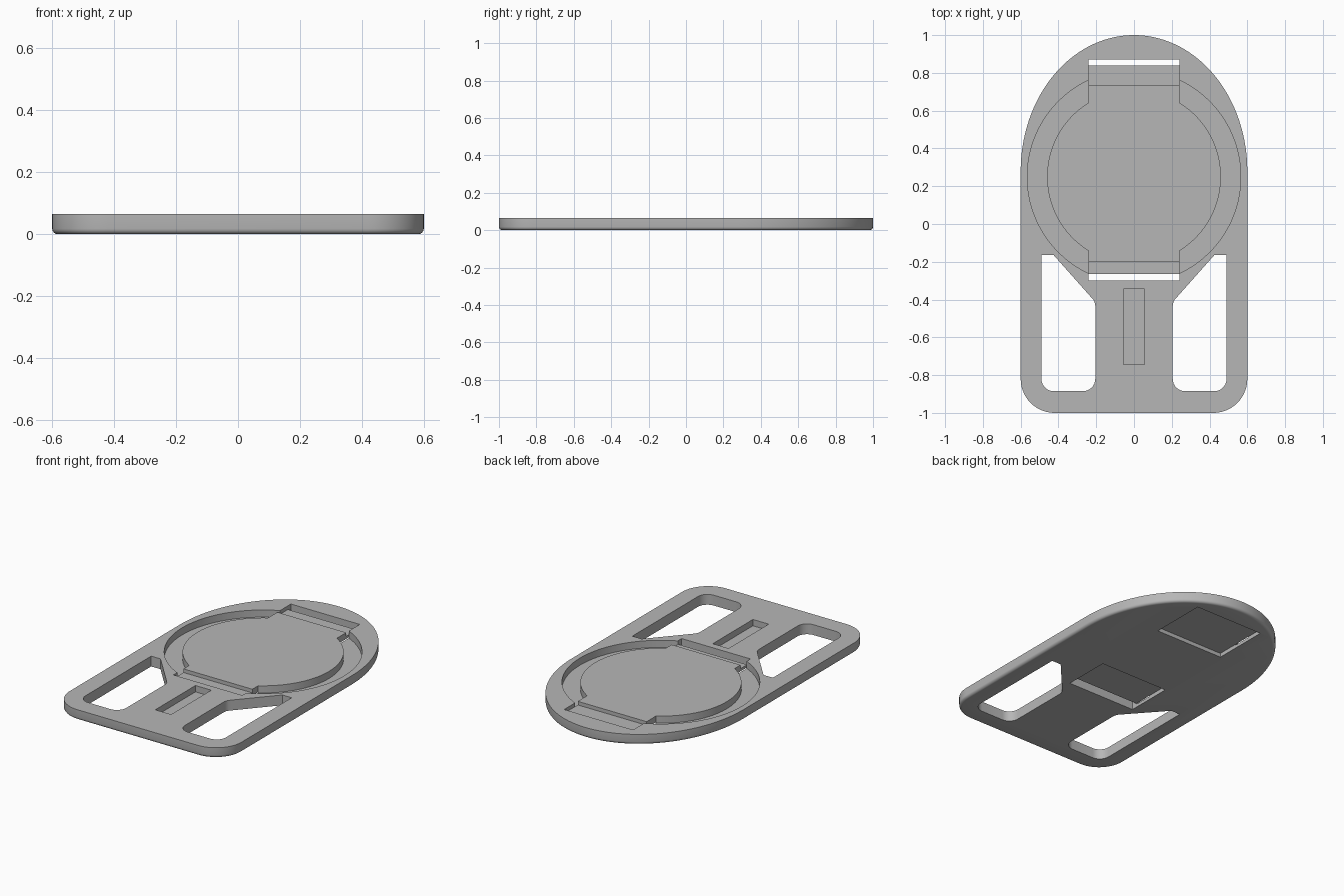
import bpy, bmesh, math
from mathutils import Matrix

if "Cube" in bpy.data.objects:
    bpy.data.objects.remove(bpy.data.objects["Cube"], do_unlink=True)

THICK = 0.065
CENTRE_Y = 0.25
SLOT_X = 0.24
TOP, UNDER = 0.2, -0.1

grey = bpy.data.materials.new("light_grey")
grey.use_nodes = True
colour = (0.47, 0.47, 0.47, 1)
grey.diffuse_color = colour
grey.node_tree.nodes["Principled BSDF"].inputs["Base Color"].default_value = colour


def arc(cx, cy, rx, ry, start, end, steps):
    """Points on an elliptical arc, angles in degrees."""
    angles = [math.radians(start + (end - start) * i / steps) for i in range(steps + 1)]
    return [(cx + rx * math.cos(a), cy + ry * math.sin(a)) for a in angles]


def prism(name, points, low, high, along_x=False, round_bottom=0):
    """Extrude an outline along z, or a y-z outline along x."""
    bm = bmesh.new()
    if along_x:
        verts = [bm.verts.new((low, a, b)) for a, b in points]
    else:
        verts = [bm.verts.new((a, b, low)) for a, b in points]
    base = bm.faces.new(verts)
    out = bmesh.ops.extrude_face_region(bm, geom=[base], use_keep_orig=True)
    moved = [v for v in out["geom"] if isinstance(v, bmesh.types.BMVert)]
    shift = (high - low, 0, 0) if along_x else (0, 0, high - low)
    bmesh.ops.translate(bm, verts=moved, vec=shift)
    bmesh.ops.recalc_face_normals(bm, faces=bm.faces[:])
    if round_bottom:
        rim = [e for e in bm.edges if all(abs(v.co.z - low) < 1e-5 for v in e.verts)]
        bmesh.ops.bevel(bm, geom=rim, offset=round_bottom, segments=4,
                        profile=0.5, affect='EDGES')
    mesh = bpy.data.meshes.new(name)
    bm.to_mesh(mesh)
    bm.free()
    obj = bpy.data.objects.new(name, mesh)
    bpy.context.collection.objects.link(obj)
    mesh.materials.append(grey)
    return obj


def mirrored(obj):
    """Copy of a part flipped across x = 0."""
    copy = obj.copy()
    copy.data = obj.data.copy()
    bpy.context.collection.objects.link(copy)
    copy.data.transform(Matrix.Scale(-1, 4, (1, 0, 0)))
    copy.data.flip_normals()
    return copy


# Plate: domed back end, rounded front corners, softened lower rim
outline = (arc(0, 0.28, 0.6, 0.72, 0, 180, 72)
           + arc(-0.42, -0.82, 0.18, 0.18, 180, 270, 14)
           + arc(0.42, -0.82, 0.18, 0.18, 270, 360, 14))
plate = prism("base_plate", outline, 0, THICK, round_bottom=0.018)

# Half of the ring groove, stopping at the central tabs
R_OUT, R_IN = 0.565, 0.46
a_out = math.degrees(math.acos(SLOT_X / R_OUT))
a_in = math.degrees(math.acos(SLOT_X / R_IN))
groove = prism("groove_cutter",
               arc(0, CENTRE_Y, R_OUT, R_OUT, -a_out, a_out, 48)
               + arc(0, CENTRE_Y, R_IN, R_IN, a_in, -a_in, 48), 0.02, TOP)

# Side window with a slanted inner corner
window = prism("window_cutter",
               [(0.49, -0.165), (0.425, -0.165), (0.225, -0.39)]
               + arc(0.265, -0.435, 0.06, 0.06, 145, 180, 5)
               + arc(0.27, -0.82, 0.065, 0.065, 180, 270, 8)
               + arc(0.425, -0.82, 0.065, 0.065, 270, 360, 8), UNDER, TOP)


# Strap slot: upper pocket, through slit and longer lower pocket
def strap_slot(name, upper, lip, lower, end):
    section = [(upper, TOP), (upper, 0.042), (lip, 0.042), (lip, 0.025),
               (lower, 0.025), (lower, UNDER), (end, UNDER), (end, TOP)]
    return prism(name, section, -SLOT_X, SLOT_X, along_x=True)


back_slot = strap_slot("back_slot_cutter", 0.735, 0.84, 0.505, 0.87)
front_slot = strap_slot("front_slot_cutter", -0.20, -0.265, 0.0, -0.30)

# Small blind pocket in the front bridge
pocket = prism("pocket_cutter", [(-0.055, -0.745), (0.055, -0.745),
                                 (0.055, -0.345), (-0.055, -0.345)], 0.025, TOP)

# Carve everything out of the plate
bpy.context.view_layer.objects.active = plate
cutters = [groove, mirrored(groove), window, mirrored(window),
           back_slot, front_slot, pocket]
for cutter in cutters:
    cutter.hide_render = True
    mod = plate.modifiers.new("cut", 'BOOLEAN')
    mod.operation = 'DIFFERENCE'
    mod.solver = 'EXACT'
    mod.object = cutter
    bpy.ops.object.modifier_apply(modifier=mod.name)
for cutter in cutters:
    bpy.data.objects.remove(cutter, do_unlink=True)

# Smooth curved walls, keep crisp edges
bpy.ops.object.select_all(action='DESELECT')
plate.select_set(True)
bpy.ops.object.shade_smooth_by_angle(angle=math.radians(30))
